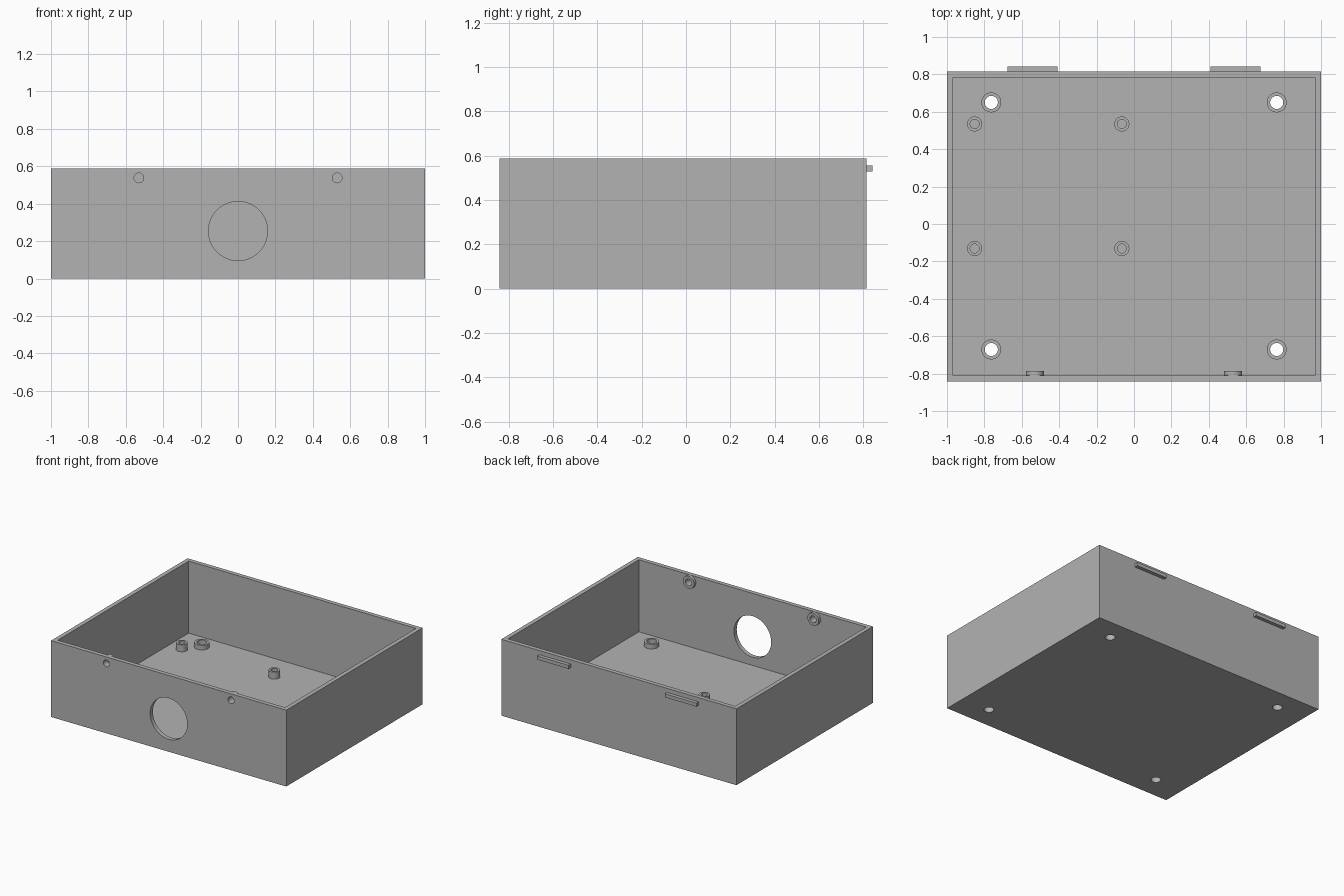
import bpy, bmesh, math
from mathutils import Matrix, Vector

cube = bpy.data.objects.get("Cube")
if cube:
    bpy.data.objects.remove(cube, do_unlink=True)

# Overall dimensions
FRONT, BACK, HEIGHT, WALL = -0.842, 0.815, 0.587, 0.033
INNER_FRONT = FRONT + WALL

grey = bpy.data.materials.new("plain_grey")
grey.use_nodes = True
grey.diffuse_color = (0.45, 0.45, 0.45, 1)
grey.node_tree.nodes["Principled BSDF"].inputs["Base Color"].default_value = grey.diffuse_color


def finish(name, bm):
    bmesh.ops.recalc_face_normals(bm, faces=bm.faces)
    mesh = bpy.data.meshes.new(name)
    bm.to_mesh(mesh)
    bm.free()
    mesh.materials.append(grey)
    obj = bpy.data.objects.new(name, mesh)
    bpy.context.collection.objects.link(obj)
    return obj


def box(name, low, high):
    low, high = Vector(low), Vector(high)
    bm = bmesh.new()
    matrix = Matrix.Translation((low + high) / 2) @ Matrix.Diagonal((*(high - low), 1))
    bmesh.ops.create_cube(bm, size=1, matrix=matrix)
    return finish(name, bm)


def rod(name, centre, radius, depth, along_y=False):
    bm = bmesh.new()
    turn = Matrix.Rotation(math.pi / 2 if along_y else 0, 4, 'X')
    bmesh.ops.create_cone(bm, cap_ends=True, segments=64, radius1=radius, radius2=radius,
                          depth=depth, matrix=Matrix.Translation(centre) @ turn)
    return finish(name, bm)


def ring(name, base, outer, inner, height, along_y=False):
    """Hollow boss rising from its base along z, or along y."""
    bm = bmesh.new()
    profile = [(inner, 0), (inner, height), (outer, height), (outer, 0)]
    verts = [bm.verts.new((r, 0, z)) for r, z in profile]
    edges = [bm.edges.new((verts[i], verts[i + 1])) for i in range(3)]
    bmesh.ops.spin(bm, geom=verts + edges, cent=(0, 0, 0), axis=(0, 0, 1),
                   angle=math.tau, steps=48)
    bmesh.ops.remove_doubles(bm, verts=bm.verts, dist=0.0001)
    turn = Matrix.Rotation(-math.pi / 2 if along_y else 0, 4, 'X')
    bm.transform(Matrix.Translation(base) @ turn)
    obj = finish(name, bm)
    smooth(obj)
    return obj


def smooth(obj):
    bpy.ops.object.select_all(action='DESELECT')
    obj.select_set(True)
    bpy.context.view_layer.objects.active = obj
    bpy.ops.object.shade_smooth_by_angle(angle=math.radians(30))


def cut(target, cutter):
    cutter.hide_render = True
    bpy.context.view_layer.objects.active = target
    mod = target.modifiers.new("cut", 'BOOLEAN')
    mod.operation, mod.solver, mod.object = 'DIFFERENCE', 'EXACT', cutter
    bpy.ops.object.modifier_apply(modifier=mod.name)
    bpy.data.objects.remove(cutter, do_unlink=True)


# Open-topped case
case = box("case", (-1, FRONT, 0), (1, BACK, HEIGHT))
cut(case, box("cavity", (WALL - 1, INNER_FRONT, WALL), (1 - WALL, BACK - WALL, 1)))

# Large round opening in the front wall
cut(case, rod("opening", (0, FRONT, 0.254), 0.158, 0.2, True))

# Screw holes and bosses near the front rim, hinge tabs on the back
for side, x in (("right", -1), ("left", 1)):
    cut(case, rod("rim_hole", (x * 0.53, FRONT, 0.538), 0.026, 0.2, True))
    ring(f"rim_boss_{side}", (x * 0.53, INNER_FRONT, 0.538), 0.048, 0.026, 0.022, True)
    a, b = sorted((x * 0.409, x * 0.677))
    box(f"back_tab_{side}", (a, BACK, 0.528), (b, -FRONT, 0.555))

# Mounting holes through the floor, each with a low collar
for x in (-0.763, 0.763):
    for y in (-0.671, 0.65):
        cut(case, rod("floor_hole", (x, y, 0), 0.035, 0.2))
        ring("mounting_collar", (x, y, WALL), 0.053, 0.035, 0.036)

# Board standoffs on the right half of the floor
for x in (-0.852, -0.065):
    for y in (-0.131, 0.535):
        ring("board_standoff", (x, y, WALL), 0.04, 0.024, 0.054)

smooth(case)
